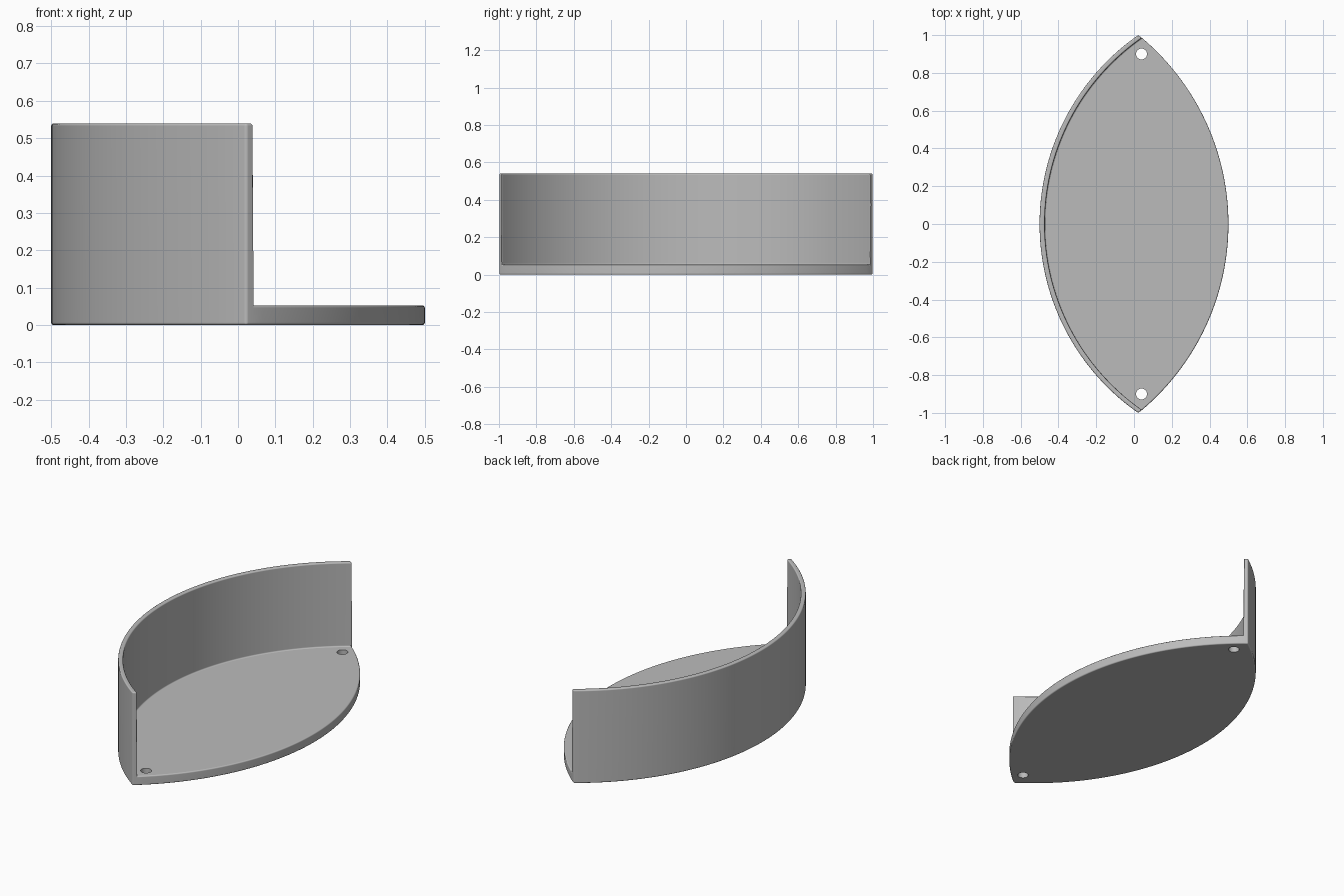
import bpy, bmesh, math

cube = bpy.data.objects.get("Cube")
if cube:
    bpy.data.objects.remove(cube, do_unlink=True)

N = 72                # segments along each arc
FLOOR, TOP = 0.053, 0.54
BEVEL = 0.007

grey = bpy.data.materials.new("plain grey")
grey.use_nodes = True
colour = (0.5, 0.5, 0.5, 1)
grey.diffuse_color = colour
grey.node_tree.nodes["Principled BSDF"].inputs["Base Color"].default_value = colour


def arc(apex_x, tip_x, tip_y):
    """Points from the front tip to the back tip of an arc through apex_x."""
    sag = tip_x - apex_x
    radius = (tip_y ** 2 + sag ** 2) / (2 * abs(sag))
    side = math.copysign(1, sag)
    centre = apex_x + side * radius
    half = math.asin(tip_y / radius)
    angles = [half * (2 * k / N - 1) for k in range(N + 1)]
    return [(centre - side * radius * math.cos(a), radius * math.sin(a)) for a in angles]


outer = arc(-0.5, 0.022, 1.0)
inner = arc(-0.473, 0.042, 0.985)
rim = arc(0.5, 0.042, 0.985)

bm = bmesh.new()


def row(points, z):
    return [bm.verts.new((x, y, z)) for x, y in points]


def strip(a, b):
    for k in range(N):
        bm.faces.new((a[k], a[k + 1], b[k + 1], b[k]))


# Lens-shaped floor plate and curved wall as one solid
out_low, out_top = row(outer, 0), row(outer, TOP)
in_floor, in_top = row(inner, FLOOR), row(inner, TOP)
rim_low = row(rim, 0)
rim_floor = [in_floor[0]] + row(rim[1:-1], FLOOR) + [in_floor[-1]]
strip(out_low, out_top)
strip(out_top, in_top)
strip(in_top, in_floor)
strip(rim_low, rim_floor)
bm.faces.new(out_low + rim_low[::-1])
bm.faces.new(in_floor + rim_floor[-2:0:-1])
for k in (0, -1):
    bm.faces.new((out_low[k], out_top[k], in_top[k], in_floor[k], rim_low[k]))
bmesh.ops.recalc_face_normals(bm, faces=bm.faces[:])
mesh = bpy.data.meshes.new("shelf_body")
bm.to_mesh(mesh)
bm.free()
mesh.materials.append(grey)
body = bpy.data.objects.new("shelf_body", mesh)
bpy.context.collection.objects.link(body)

# Softened edges and inner fillet
bevel = body.modifiers.new("soft_edges", "BEVEL")
bevel.width = BEVEL
bevel.segments = 4
bevel.limit_method = "ANGLE"
bevel.angle_limit = math.radians(40)
bevel.use_clamp_overlap = False

# Screw holes near both tips
cutters = []
for y, name in ((-0.9, "front_hole_cutter"), (0.9, "back_hole_cutter")):
    bpy.ops.mesh.primitive_cylinder_add(vertices=32, radius=0.029, depth=0.3, location=(0.04, y, 0))
    cutter = bpy.context.object
    cutter.name = name
    cutter.hide_render = True
    cutter.data.materials.append(grey)
    cutters.append(cutter)
    cut = body.modifiers.new(name, "BOOLEAN")
    cut.operation = "DIFFERENCE"
    cut.solver = "EXACT"
    cut.object = cutter

# Bake the modifiers, then shade smooth
bpy.ops.object.select_all(action="DESELECT")
body.select_set(True)
bpy.context.view_layer.objects.active = body
for name in [m.name for m in body.modifiers]:
    bpy.ops.object.modifier_apply(modifier=name)
for cutter in cutters:
    bpy.data.objects.remove(cutter, do_unlink=True)
bpy.ops.object.shade_smooth_by_angle(angle=math.radians(30))
weighted = body.modifiers.new("even_shading", "WEIGHTED_NORMAL")
weighted.keep_sharp = True
